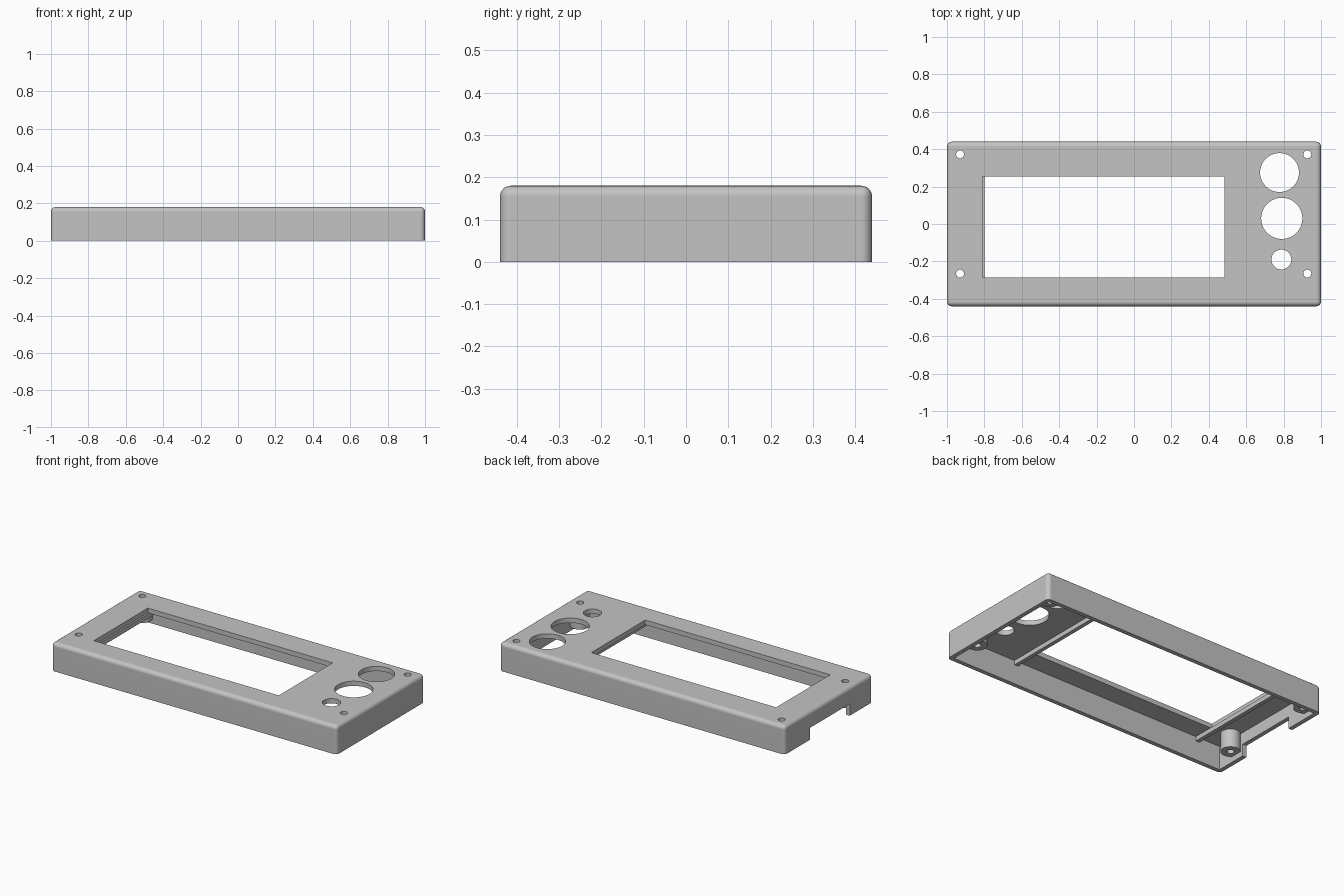
import bpy
import bmesh
from mathutils import Matrix

cube = bpy.data.objects.get("Cube")
if cube:
    bpy.data.objects.remove(cube, do_unlink=True)

HALF_X, HALF_Y, HEIGHT = 1.0, 0.44, 0.18
WALL, ROUND = 0.027, 0.025
CEILING = HEIGHT - 0.03
POST_BOTTOM, POST_R, SCREW_R = 0.035, 0.057, 0.021
SCREWS = [(x, y) for x in (-0.93, 0.927) for y in (-0.265, 0.372)]

grey = bpy.data.materials.new("plastic_grey")
grey.use_nodes = True
colour = (0.55, 0.55, 0.55, 1)
grey.diffuse_color = colour
grey.node_tree.nodes["Principled BSDF"].inputs["Base Color"].default_value = colour


def make_object(name, bm):
    mesh = bpy.data.meshes.new(name)
    bm.to_mesh(mesh)
    bm.free()
    mesh.materials.append(grey)
    obj = bpy.data.objects.new(name, mesh)
    bpy.context.collection.objects.link(obj)
    return obj


def box(name, x, y, z, rounding=0):
    """Box from (min, max) ranges; rounding leaves the bottom rim sharp."""
    bm = bmesh.new()
    bmesh.ops.create_cube(bm, size=1)
    for v in bm.verts:
        v.co = [lo + (c + 0.5) * (hi - lo) for c, (lo, hi) in zip(v.co, (x, y, z))]
    if rounding:
        edges = [e for e in bm.edges if max(v.co.z for v in e.verts) > z[0] + 0.01]
        bmesh.ops.bevel(bm, geom=edges, offset=rounding, segments=6,
                        profile=0.5, affect='EDGES')
    return make_object(name, bm)


def cylinder(name, x, y, r, z, sides=48):
    bm = bmesh.new()
    bmesh.ops.create_cone(bm, cap_ends=True, segments=sides, radius1=r, radius2=r,
                          depth=z[1] - z[0],
                          matrix=Matrix.Translation((x, y, sum(z) / 2)))
    return make_object(name, bm)


def cut(target, cutters):
    """Subtract the cutters, bake the result and remove them."""
    for c in cutters:
        mod = target.modifiers.new("cut", 'BOOLEAN')
        mod.operation, mod.solver, mod.object = 'DIFFERENCE', 'EXACT', c
    bpy.context.view_layer.update()
    deps = bpy.context.evaluated_depsgraph_get()
    baked = bpy.data.meshes.new_from_object(target.evaluated_get(deps))
    target.modifiers.clear()
    target.data = baked
    for c in cutters:
        bpy.data.objects.remove(c, do_unlink=True)


def smooth(obj):
    bpy.ops.object.select_all(action='DESELECT')
    obj.select_set(True)
    bpy.context.view_layer.objects.active = obj
    bpy.ops.object.shade_smooth_by_angle(angle=0.6)
    obj.modifiers.new("even_normals", 'WEIGHTED_NORMAL').keep_sharp = True


through = (-0.1, 0.3)

# Hollow cover, open below
cover = box("cover", (-HALF_X, HALF_X), (-HALF_Y, HALF_Y), (0, HEIGHT), ROUND)
inner_x, inner_y = HALF_X - WALL, HALF_Y - WALL
cutters = [
    box("cavity", (-inner_x, inner_x), (-inner_y, inner_y), (-0.1, CEILING)),
    box("window", (-0.81, 0.485), (-0.285, 0.255), (0.1, 0.3)),
    box("cable_notch", (-1.1, -0.9), (-0.21, 0.19), (-0.1, 0.075)),
]
# Round control openings and screw holes
for x, y, r in ((0.778, 0.275, 0.104), (0.79, 0.03, 0.11), (0.788, -0.19, 0.053)):
    cutters.append(cylinder("opening", x, y, r, through, 64))
for x, y in SCREWS:
    cutters.append(cylinder("screw_hole", x, y, SCREW_R, through, 32))
cut(cover, cutters)
smooth(cover)

# Hollow screw posts under the ceiling
for x, y in SCREWS:
    post = cylinder("screw_post", x, y, POST_R, (POST_BOTTOM, CEILING))
    cut(post, [cylinder("post_bore", x, y, SCREW_R, through, 32)])
    smooth(post)

# Display ribs on either side of the window
for name, x in (("left_rib", 0.505), ("right_rib", -0.825)):
    box(name, (x, x + 0.025), (-inner_y, inner_y), (0.122, CEILING))
